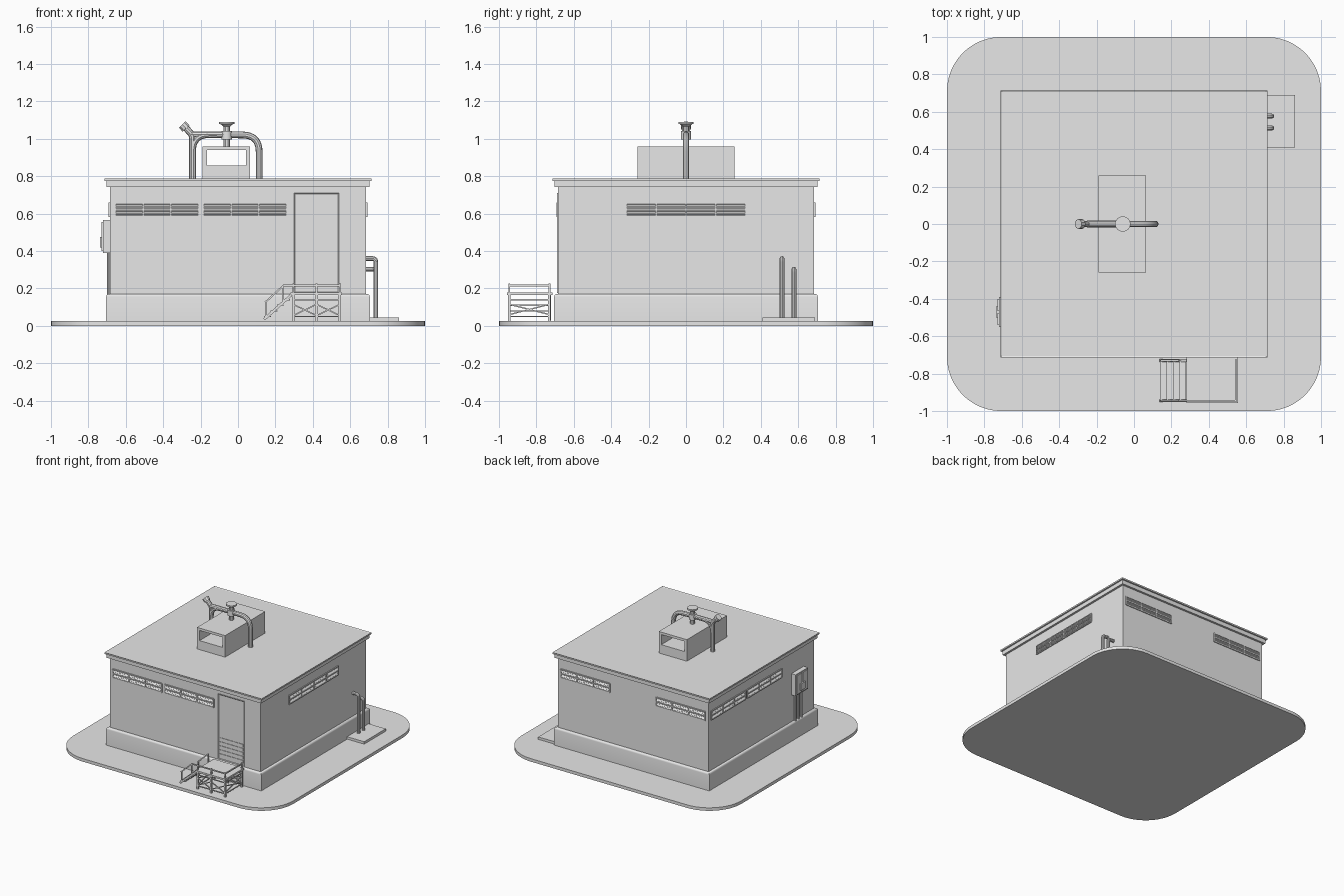
import bpy, bmesh, math
from mathutils import Matrix, Vector

cube = bpy.data.objects.get("Cube")
if cube:
    bpy.data.objects.remove(cube, do_unlink=True)

grey = bpy.data.materials.new("plain grey")
grey.use_nodes = True
grey.diffuse_color = (0.8, 0.8, 0.8, 1)
grey.node_tree.nodes["Principled BSDF"].inputs["Base Color"].default_value = (0.8, 0.8, 0.8, 1)


def finish(name, bm, smooth=False):
    mesh = bpy.data.meshes.new(name)
    bmesh.ops.recalc_face_normals(bm, faces=bm.faces)
    bm.to_mesh(mesh)
    bm.free()
    mesh.materials.append(grey)
    obj = bpy.data.objects.new(name, mesh)
    bpy.context.collection.objects.link(obj)
    if smooth:
        shade(obj)
    return obj


def shade(obj):
    bpy.ops.object.select_all(action="DESELECT")
    obj.select_set(True)
    bpy.context.view_layer.objects.active = obj
    bpy.ops.object.shade_smooth_by_angle(angle=math.radians(35))


def add_box(bm, lo, hi, turn=Matrix()):
    """Box between two corners, optionally placed by a matrix."""
    lo, hi = Vector(lo), Vector(hi)
    m = turn @ Matrix.Translation((lo + hi) / 2) @ Matrix.Diagonal((*(hi - lo), 1))
    return bmesh.ops.create_cube(bm, size=1, matrix=m)["verts"]


def add_bar(bm, a, b, w):
    """Square bar from a to b."""
    a, b = Vector(a), Vector(b)
    d = b - a
    m = Matrix.Translation((a + b) / 2) @ d.to_track_quat("Z", "Y").to_matrix().to_4x4()
    bmesh.ops.create_cube(bm, size=1, matrix=m @ Matrix.Diagonal((w, w, d.length, 1)))


def box(name, lo, hi):
    bm = bmesh.new()
    add_box(bm, lo, hi)
    return finish(name, bm)


def disc(name, centre, r1, r2, depth):
    bm = bmesh.new()
    bmesh.ops.create_cone(bm, cap_ends=True, segments=24, radius1=r1, radius2=r2,
                          depth=depth, matrix=Matrix.Translation(centre))
    return finish(name, bm, True)


def tube(name, points, r, bend=0.0):
    """Round pipe along points, with rounded corners."""
    pts = [Vector(p) for p in points]
    path = [pts[0]]
    for a, b, c in zip(pts, pts[1:], pts[2:]):
        p, q = b + (a - b).normalized() * bend, b + (c - b).normalized() * bend
        for i in range(9):
            t = i / 8
            path.append(p * (1 - t) ** 2 + b * 2 * t * (1 - t) + q * t * t)
    path.append(pts[-1])
    curve = bpy.data.curves.new(name, "CURVE")
    curve.dimensions = "3D"
    curve.bevel_depth, curve.bevel_resolution, curve.use_fill_caps = r, 3, True
    spline = curve.splines.new("POLY")
    spline.points.add(len(path) - 1)
    for sp, p in zip(spline.points, path):
        sp.co = (*p, 1)
    obj = bpy.data.objects.new(name, curve)
    bpy.context.collection.objects.link(obj)
    curve.materials.append(grey)
    bpy.ops.object.select_all(action="DESELECT")
    obj.select_set(True)
    bpy.context.view_layer.objects.active = obj
    bpy.ops.object.convert(target="MESH")
    shade(bpy.context.view_layer.objects.active)


# Ground slab with rounded corners
bm = bmesh.new()
add_box(bm, (-1, -1, 0), (1, 1, 0.025))
upright = [e for e in bm.edges if abs(e.verts[0].co.z - e.verts[1].co.z) > 0.01]
bmesh.ops.bevel(bm, geom=upright, offset=0.29, segments=12, profile=0.5, affect="EDGES")
finish("ground_slab", bm, True)

# Plinth with a softened upper edge
bm = bmesh.new()
add_box(bm, (-0.705, -0.705, 0.02), (0.705, 0.705, 0.17))
rim = [e for e in bm.edges if all(v.co.z > 0.1 for v in e.verts)]
bmesh.ops.bevel(bm, geom=rim, offset=0.015, segments=4, profile=0.5, affect="EDGES")
finish("plinth", bm, True)

# Walls, cornice and roof
box("walls", (-0.685, -0.685, 0.16), (0.685, 0.685, 0.75))
box("cornice", (-0.702, -0.702, 0.742), (0.702, 0.702, 0.777))
bm = bmesh.new()
add_box(bm, (-0.714, -0.714, 0.775), (0.714, 0.714, 0.787))
bm.normal_update()
top = [f for f in bm.faces if f.normal.z > 0.9]
bmesh.ops.inset_region(bm, faces=top, thickness=0.011, depth=0)
bmesh.ops.translate(bm, verts=top[0].verts[:], vec=(0, 0, -0.004))
finish("roof", bm)


# Louvred vents, laid out on the front wall and turned to the other sides
def vent(name, start, end, columns, angle):
    turn = Matrix.Rotation(math.radians(angle), 4, "Z")
    bm = bmesh.new()
    low, high, face, back = 0.585, 0.655, -0.692, -0.68
    edge = 0.004
    for z in (low, (low + high) / 2, high):
        add_box(bm, (start, face, z - edge), (end, back, z + edge), turn)
    for i in range(columns + 1):
        x = start + (end - start) * i / columns
        add_box(bm, (x - edge, face, low), (x + edge, back, high), turn)
    for i in range(8):
        z = low + (high - low) * (i + 0.5) / 8
        slat = turn @ Matrix.Translation((0, -0.687, z)) @ Matrix.Rotation(math.radians(45), 4, "X")
        add_box(bm, (start, -0.005, -0.001), (end, 0.005, 0.001), slat)
    finish(name, bm)


for side, angle in (("front", 0), ("left_wall", -90)):
    vent(side + "_vent_a", -0.655, -0.21, 3, angle)
    vent(side + "_vent_b", -0.185, 0.26, 3, angle)
for label, start in (("a", -0.655), ("b", 0.21)):
    vent("back_vent_" + label, start, start + 0.445, 3, 180)
vent("right_wall_vent", -0.32, 0.32, 4, 90)

# Door with a raised border and lower louvres
bm = bmesh.new()
add_box(bm, (0.3, -0.69, 0.175), (0.54, -0.68, 0.71))
bm.normal_update()
front = [f for f in bm.faces if f.normal.y < -0.9]
bmesh.ops.inset_region(bm, faces=front, thickness=0.008, depth=0)
bmesh.ops.translate(bm, verts=front[0].verts[:], vec=(0, 0.004, 0))
for i in range(5):
    z = 0.2 + i * 0.033
    add_box(bm, (0.31, -0.69, z), (0.53, -0.685, z + 0.022))
finish("door", bm)

# Entrance platform with braced legs and railings
x0, x1, y0, y1 = 0.295, 0.545, -0.945, -0.73
xm = (x0 + x1) / 2
box("platform_deck", (0.28, -0.957, 0.164), (0.555, -0.715, 0.178))
bm = bmesh.new()
for y in (y0, y1):
    for x in (x0, xm, x1):
        add_bar(bm, (x, y, 0.02), (x, y, 0.17), 0.013)
    for z in (0.05, 0.14):
        add_bar(bm, (x0, y, z), (x1, y, z), 0.007)
    for a, b in ((x0, xm), (xm, x1)):
        add_bar(bm, (a, y, 0.055), (b, y, 0.115), 0.007)
        add_bar(bm, (a, y, 0.115), (b, y, 0.055), 0.007)
for x in (x0, x1):
    for z in (0.05, 0.14):
        add_bar(bm, (x, y0, z), (x, y1, z), 0.007)
    add_bar(bm, (x, y0, 0.06), (x, y1, 0.115), 0.007)
    add_bar(bm, (x, y0, 0.115), (x, y1, 0.06), 0.007)
finish("platform_legs", bm)

bm = bmesh.new()
for x, y in ((x0, y0), (xm, y0), (x1, y0), (x1, y1)):
    add_bar(bm, (x, y, 0.17), (x, y, 0.226), 0.009)
add_bar(bm, (0.24, y0, 0.216), (x1, y0, 0.216), 0.009)
add_bar(bm, (x1, y0, 0.216), (x1, y1, 0.216), 0.009)
finish("platform_railing", bm)

# Stairs with sloping stringers and handrails
bm = bmesh.new()
for y in (y0, y1):
    add_bar(bm, (0.14, y, 0.035), (0.285, y, 0.165), 0.014)
    add_bar(bm, (0.145, y, 0.125), (0.24, y, 0.213), 0.009)
    add_bar(bm, (0.15, y, 0.04), (0.15, y, 0.13), 0.009)
    add_bar(bm, (0.24, y, 0.12), (0.24, y, 0.215), 0.009)
for i in range(4):
    x = 0.14 + i * 0.034
    add_box(bm, (x, y0, 0.046 + i * 0.03), (x + 0.036, y1, 0.053 + i * 0.03))
finish("stairs", bm)

# Rooftop duct, open from front to back
bm = bmesh.new()
for lo, hi in (((-0.19, 0.78), (0.065, 0.857)), ((-0.19, 0.94), (0.065, 0.96)),
               ((-0.19, 0.857), (-0.167, 0.94)), ((0.042, 0.857), (0.065, 0.94))):
    add_box(bm, (lo[0], -0.26, lo[1]), (hi[0], 0.26, hi[1]))
finish("roof_duct", bm)

# Rooftop pipework and capped stack
tube("exhaust_pipe", [(-0.243, 0, 0.775), (-0.243, 0, 1.023), (0.113, 0, 1.02), (0.113, 0, 0.775)], 0.018, 0.09)
tube("exhaust_riser", [(-0.243, 0, 0.775), (-0.243, 0, 1.02), (-0.295, 0, 1.075)], 0.018, 0.02)
tube("exhaust_crossbar", [(-0.25, 0, 1.023), (-0.06, 0, 1.023)], 0.018)
tube("exhaust_mouth", [(-0.278, 0, 1.055), (-0.298, 0, 1.076)], 0.026)
tube("stack", [(-0.06, 0, 0.95), (-0.06, 0, 1.085)], 0.018)
disc("stack_cap", (-0.06, 0, 1.085), 0.041, 0.041, 0.012)
disc("stack_cap_neck", (-0.06, 0, 1.073), 0.018, 0.035, 0.014)
disc("stack_collar", (-0.06, 0, 1.02), 0.028, 0.028, 0.045)

# Concrete pad and service pipes on the right wall
box("pipe_pad", (0.69, 0.41, 0.02), (0.86, 0.69, 0.045))
for label, y, z in (("tall", 0.513, 0.36), ("short", 0.577, 0.303)):
    tube(label + "_service_pipe", [(0.68, y, z), (0.737, y, z), (0.737, y, 0.04)], 0.013, 0.02)

# Meter cabinet on the left wall
box("meter_cabinet", (-0.723, -0.55, 0.39), (-0.68, -0.39, 0.565))
for label, y in (("a", -0.54), ("b", -0.465)):
    box("cabinet_door_" + label, (-0.729, y, 0.4), (-0.722, y + 0.065, 0.555))
box("cabinet_handle", (-0.738, -0.5, 0.42), (-0.722, -0.44, 0.475))
for label, y in (("a", -0.43), ("b", -0.47), ("c", -0.51)):
    tube("conduit_" + label, [(-0.692, y, 0.165), (-0.692, y, 0.4)], 0.009)
